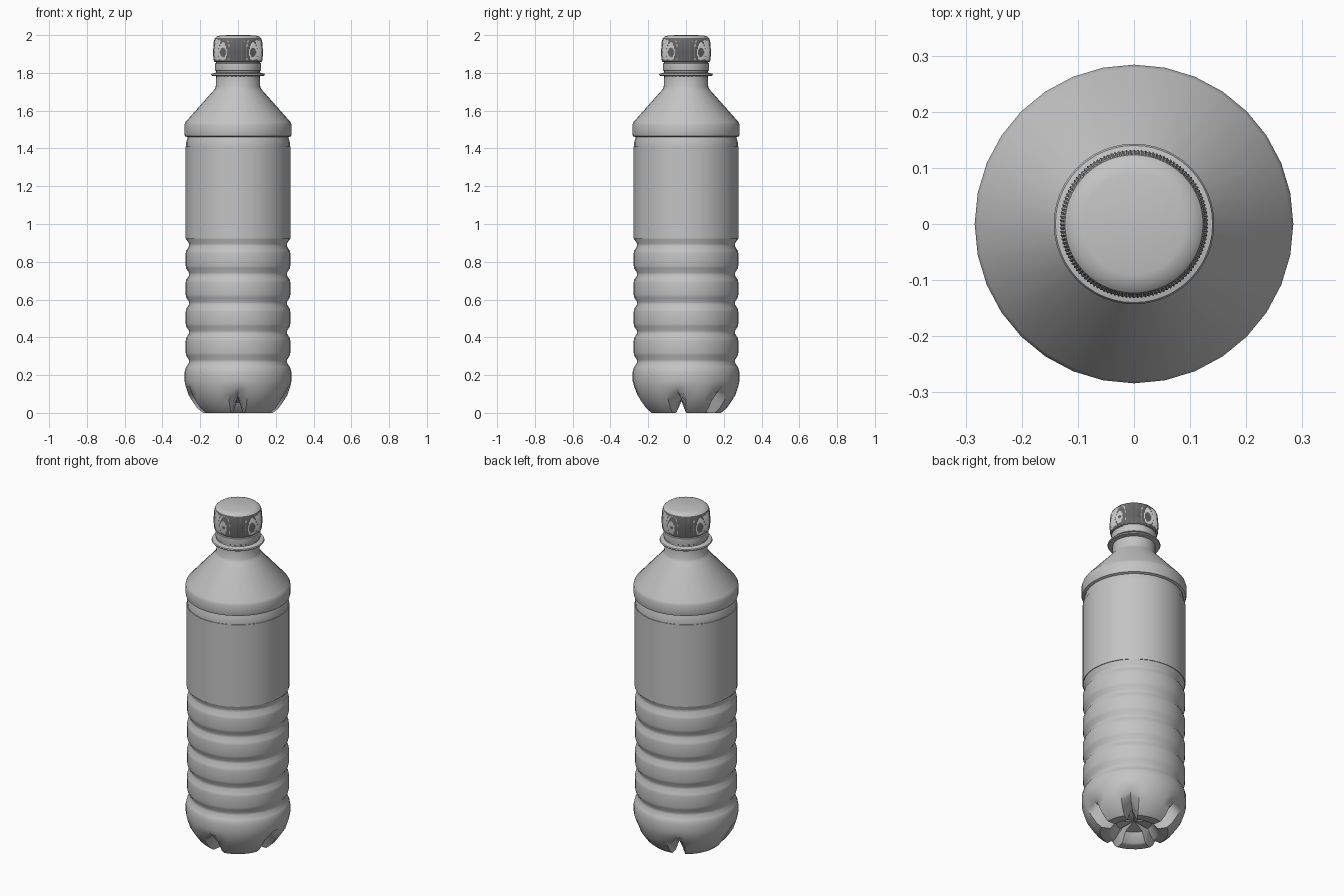
import bpy, bmesh, math

if "Cube" in bpy.data.objects:
    bpy.data.objects.remove(bpy.data.objects["Cube"])

plastic = bpy.data.materials.new("grey plastic")
plastic.diffuse_color = (0.55, 0.55, 0.55, 1)
plastic.use_nodes = True
plastic.node_tree.nodes["Principled BSDF"].inputs["Base Color"].default_value = plastic.diffuse_color


def lathe(name, profile, sides, adjust=None, angle=35):
    """Revolve (radius, z) points, listed bottom to top; adjust may move each point."""
    bm = bmesh.new()
    rings = []
    for i, (r, z) in enumerate(profile):
        if r == 0:
            rings.append([bm.verts.new((0, 0, z))] * sides)
            continue
        ring = []
        for k in range(sides):
            rr, zz = adjust(i, k, r, z) if adjust else (r, z)
            a = 2 * math.pi * k / sides
            ring.append(bm.verts.new((rr * math.cos(a), rr * math.sin(a), zz)))
        rings.append(ring)
    for a, b in zip(rings, rings[1:]):
        for k in range(sides):
            n = (k + 1) % sides
            corners = []
            for v in (a[k], a[n], b[n], b[k]):
                if v not in corners:
                    corners.append(v)
            bm.faces.new(corners)
    bmesh.ops.recalc_face_normals(bm, faces=bm.faces)
    mesh = bpy.data.meshes.new(name)
    bm.to_mesh(mesh)
    bm.free()
    mesh.materials.append(plastic)
    obj = bpy.data.objects.new(name, mesh)
    bpy.context.collection.objects.link(obj)
    bpy.ops.object.select_all(action='DESELECT')
    obj.select_set(True)
    bpy.context.view_layer.objects.active = obj
    bpy.ops.object.shade_smooth_by_angle(angle=math.radians(angle))
    return obj


# Footed base: foot outline, and the matching outline along each notch
foot = [(0, 0.07), (0.095, 0.055), (0.13, 0.004), (0.14, 0), (0.185, 0),
        (0.215, 0.025), (0.24, 0.06), (0.262, 0.095), (0.277, 0.14)]
notch = [(0, 0.07), (0.09, 0.075), (0.12, 0.08), (0.13, 0.083), (0.165, 0.09),
         (0.19, 0.098), (0.215, 0.108), (0.245, 0.12), (0.275, 0.142)]
notch_sides = {24, 31, 4, 10, 17}


def cut_notches(i, k, r, z):
    if i < len(notch) and k in notch_sides:
        return notch[i]
    return r, z


body = foot + [(0.283, 0.17), (0.283, 0.215), (0.278, 0.235)]
# Ribbed grip
for g in (0.273, 0.427, 0.581, 0.735, 0.889):
    body += [(0.274, g - 0.03), (0.26, g - 0.008), (0.26, g + 0.008),
             (0.274, g + 0.03)]
    if g < 0.88:
        body += [(0.277, g + 0.045), (0.277, g + 0.109)]
# Label wall, shoulder band, cone and neck
body += [(0.275, 0.93), (0.275, 1.41), (0.275, 1.43), (0.269, 1.45), (0.267, 1.46),
         (0.281, 1.465), (0.284, 1.475), (0.284, 1.525), (0.278, 1.54),
         (0.125, 1.712), (0.118, 1.725), (0.116, 1.78), (0.116, 1.86)]
lathe("bottle_body", body, 32, cut_notches)

# Label sleeve wrapped round the wall
lathe("label", [(0.275, 0.922), (0.2785, 0.922), (0.2785, 1.41), (0.275, 1.41)], 32)

# Neck flange and tamper band
lathe("neck_flange", [(0.114, 1.782), (0.14, 1.785), (0.143, 1.79), (0.14, 1.796),
                      (0.114, 1.802)], 48)
lathe("tamper_band", [(0.114, 1.808), (0.121, 1.812), (0.123, 1.825), (0.122, 1.85),
                      (0.114, 1.853)], 48)


# Screw cap with fine grip ridges
def ridges(i, k, r, z):
    return (r - 0.0025 if 3 <= i <= 5 and k % 2 else r), z


lathe("cap", [(0, 1.858), (0.122, 1.858), (0.127, 1.862), (0.13, 1.872),
              (0.1325, 1.91), (0.128, 1.968), (0.123, 1.982), (0.112, 1.993),
              (0.09, 1.999), (0, 2.0)], 240, ridges)
